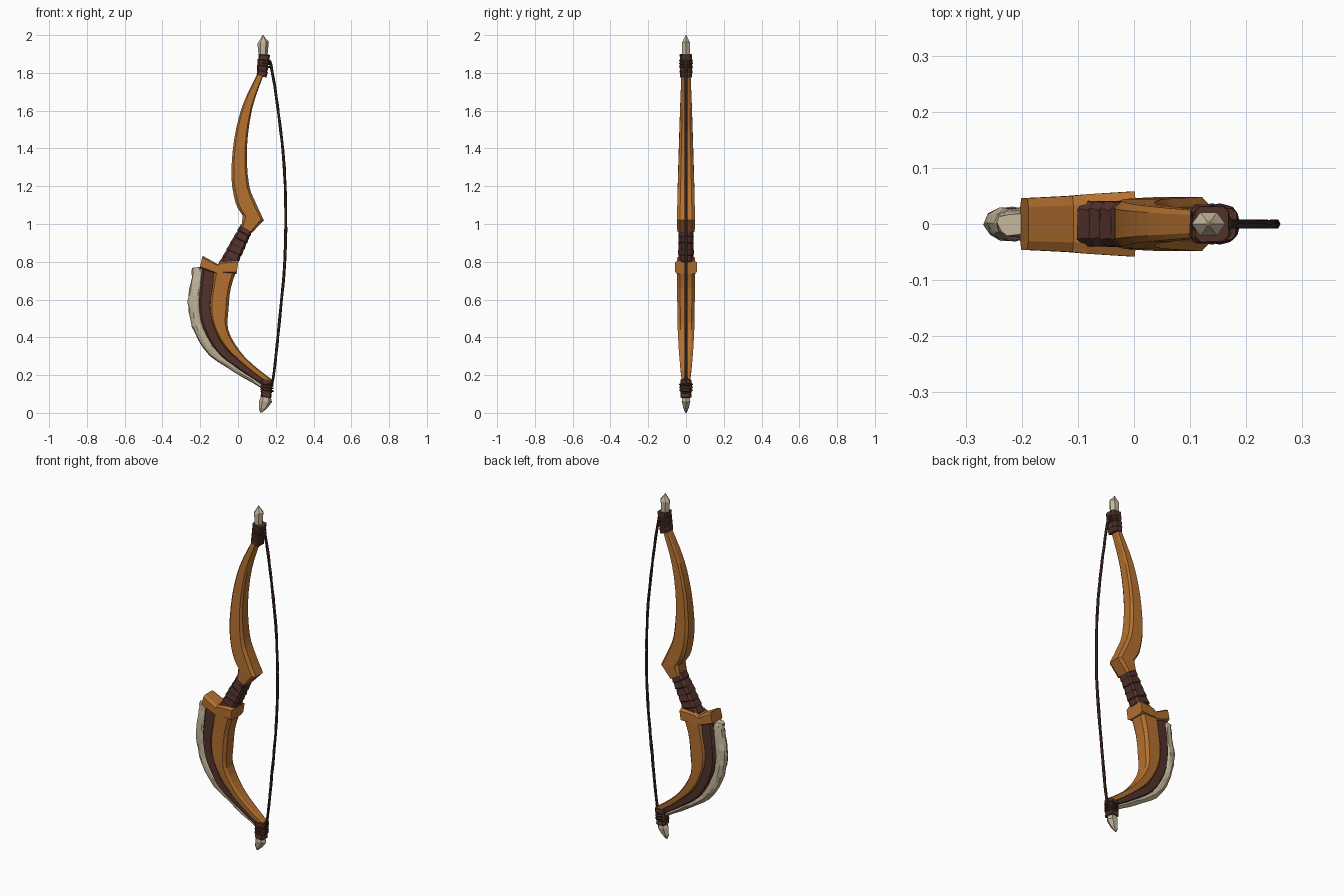
import bpy, bmesh, math, random
from mathutils import Vector

if "Cube" in bpy.data.objects:
    bpy.data.objects.remove(bpy.data.objects["Cube"])

random.seed(4)


def material(name, rgb):
    m = bpy.data.materials.new(name)
    m.diffuse_color = (*rgb, 1)
    m.use_nodes = True
    m.node_tree.nodes["Principled BSDF"].inputs["Base Color"].default_value = m.diffuse_color
    return m


WOOD = material("orange wood", (0.46, 0.165, 0.03))
LEATHER = material("dark leather", (0.085, 0.032, 0.024))
BONE = material("pale bone", (0.56, 0.47, 0.33))
CORD = material("dark cord", (0.055, 0.024, 0.018))

# Cross-sections: (across the blade, along y), both -1..1
CHAMFER = [(-1, -.66), (-.72, -1), (.72, -1), (1, -.66),
           (1, .66), (.72, 1), (-.72, 1), (-1, .66)]
ROUND = [(math.cos(a * math.pi / 5), math.sin(a * math.pi / 5)) for a in range(10)]
HEX = [(math.cos(a * math.pi / 3), math.sin(a * math.pi / 3)) for a in range(6)]


def smooth(rows, n):
    """Catmull-Rom interpolation of number rows, n steps per span."""
    rows = [Vector(r) for r in rows]
    out = []
    for i in range(len(rows) - 1):
        b, c = rows[i], rows[i + 1]
        a = rows[i - 1] if i else b * 2 - c
        d = rows[i + 2] if i + 2 < len(rows) else c * 2 - b
        for k in range(n):
            t = k / n
            out.append((b * 2 + (c - a) * t + (a * 2 - b * 5 + c * 4 - d) * t * t
                        + (b * 3 - a - c * 3 + d) * t ** 3) * 0.5)
    return out + [rows[-1]]


def loft(name, rows, section, mat, jitter=0.0):
    """Rows are (left x, left z, right x, right z, half thickness in y)."""
    bm = bmesh.new()
    rings = []
    for lx, lz, rx, rz, hy in rows:
        ring = []
        for u, v in section:
            t = (u + 1) / 2
            j = [random.uniform(-jitter, jitter) for _ in range(3)]
            ring.append(bm.verts.new((lx + (rx - lx) * t + j[0], v * hy + j[1],
                                      lz + (rz - lz) * t + j[2])))
        rings.append(ring)
    n = len(section)
    for a, b in zip(rings, rings[1:]):
        for i in range(n):
            bm.faces.new((a[i], a[(i + 1) % n], b[(i + 1) % n], b[i]))
    bm.faces.new(rings[0])
    bm.faces.new(rings[-1])
    bmesh.ops.recalc_face_normals(bm, faces=bm.faces)
    me = bpy.data.meshes.new(name)
    bm.to_mesh(me)
    bm.free()
    me.materials.append(mat)
    ob = bpy.data.objects.new(name, me)
    bpy.context.collection.objects.link(ob)
    return ob


def wrapping(name, start, end, bands, mat):
    """Leather binding: overlapping bands, each slightly flared."""
    a, b = Vector(start), Vector(end)
    rows = []
    for i in range(bands):
        for t, grow in ((i / bands, 0.0), ((i + 0.85) / bands, 0.09)):
            r = a.lerp(b, t)
            dx, dz = (r[2] - r[0]) * grow / 2, (r[3] - r[1]) * grow / 2
            rows.append((r[0] - dx, r[1] - dz, r[2] + dx, r[3] + dz, r[4] * (1 + grow)))
    rows.append(b)
    return loft(name, rows, CHAMFER, mat, 0.0015)


# Upper limb, with its angular heel
upper = smooth([(.105, 1.80, .135, 1.79, .024), (.025, 1.63, .075, 1.61, .031),
                (-.02, 1.45, .047, 1.40, .037), (-.035, 1.25, .058, 1.21, .043),
                (-.012, 1.11, .095, 1.11, .046), (.025, 1.045, .137, 1.02, .048)], 3)
upper.append((.018, .985, .075, .955, .046))
loft("upper_limb", upper, CHAMFER, WOOD)

# Grip
wrapping("grip", (.018, 1.0, .075, .965, .036), (-.10, .79, -.015, .765, .038), 6, LEATHER)

# Guard block between grip and lower limb
loft("guard", [(-.203, .765, -.188, .832, .046), (-.122, .737, -.108, .788, .050),
               (-.085, .735, -.085, .803, .053), (-.008, .735, .003, .808, .058)],
     CHAMFER, WOOD)

# Lower limb: wood, leather stripe and bone edge laid side by side
loft("lower_limb", smooth([(-.125, .77, -.003, .77, .050), (-.14, .67, -.038, .66, .047),
                           (-.152, .57, -.050, .55, .046), (-.135, .47, -.052, .44, .044),
                           (-.075, .355, .008, .33, .038), (.04, .245, .085, .25, .031),
                           (.145, .165, .175, .18, .022)], 3), CHAMFER, WOOD)
loft("lower_leather_stripe", smooth([(-.19, .76, -.11, .76, .036), (-.200, .67, -.125, .66, .038),
                                     (-.206, .57, -.14, .57, .038), (-.185, .45, -.12, .46, .036),
                                     (-.105, .315, -.06, .345, .032), (.02, .22, .05, .25, .026),
                                     (.135, .145, .155, .17, .019)], 3), CHAMFER, LEATHER)
loft("lower_bone_edge", smooth([(-.245, .768, -.185, .775, .020), (-.246, .72, -.175, .735, .027),
                                (-.265, .62, -.185, .62, .030), (-.260, .53, -.188, .54, .030),
                                (-.228, .42, -.165, .44, .028), (-.150, .305, -.09, .33, .025),
                                (-.02, .215, .03, .235, .021), (.125, .133, .145, .16, .014)], 3),
     ROUND, BONE, 0.003)

# Bindings at both ends
wrapping("upper_binding", (.10, 1.79, .150, 1.775, .031), (.110, 1.90, .168, 1.895, .031), 4, LEATHER)
wrapping("lower_binding", (.125, .175, .182, .175, .028), (.122, .085, .175, .08, .027), 4, LEATHER)

# Faceted bone tips
loft("upper_tip", [(.110, 1.88, .155, 1.88, .024), (.103, 1.955, .163, 1.965, .024),
                   (.122, 1.985, .145, 1.985, .010), (.130, 2.0, .134, 2.0, .003)], HEX, BONE)
loft("lower_tip", [(.128, .10, .170, .10, .021), (.112, .065, .180, .058, .026),
                   (.110, .022, .158, .028, .016), (.120, .0, .130, .004, .004)], HEX, BONE)

# Bowstring, drawn as a thin twisted cord
path = smooth([(.150, 1.875), (.175, 1.84), (.215, 1.58), (.245, 1.30), (.253, 1.02),
               (.246, .78), (.217, .46), (.187, .19), (.165, .12)], 6)
loft("bowstring", [(p[0] - .0075, p[1], p[0] + .0075, p[1], .0085) for p in path],
     HEX, CORD, 0.001)

# Cord loops tying the string to the bindings
for end, levels in (("upper", (1.835, 1.85, 1.865)), ("lower", (.12, .135, .15))):
    cx = .139 if end == "upper" else .153
    for k, z in enumerate(levels):
        bpy.ops.mesh.primitive_torus_add(major_segments=12, minor_segments=5, major_radius=.032,
                                         minor_radius=.005, location=(cx, 0, z),
                                         rotation=(0, .15, 0))
        loop = bpy.context.object
        loop.name = f"{end}_cord_loop_{k + 1}"
        loop.data.materials.append(CORD)
